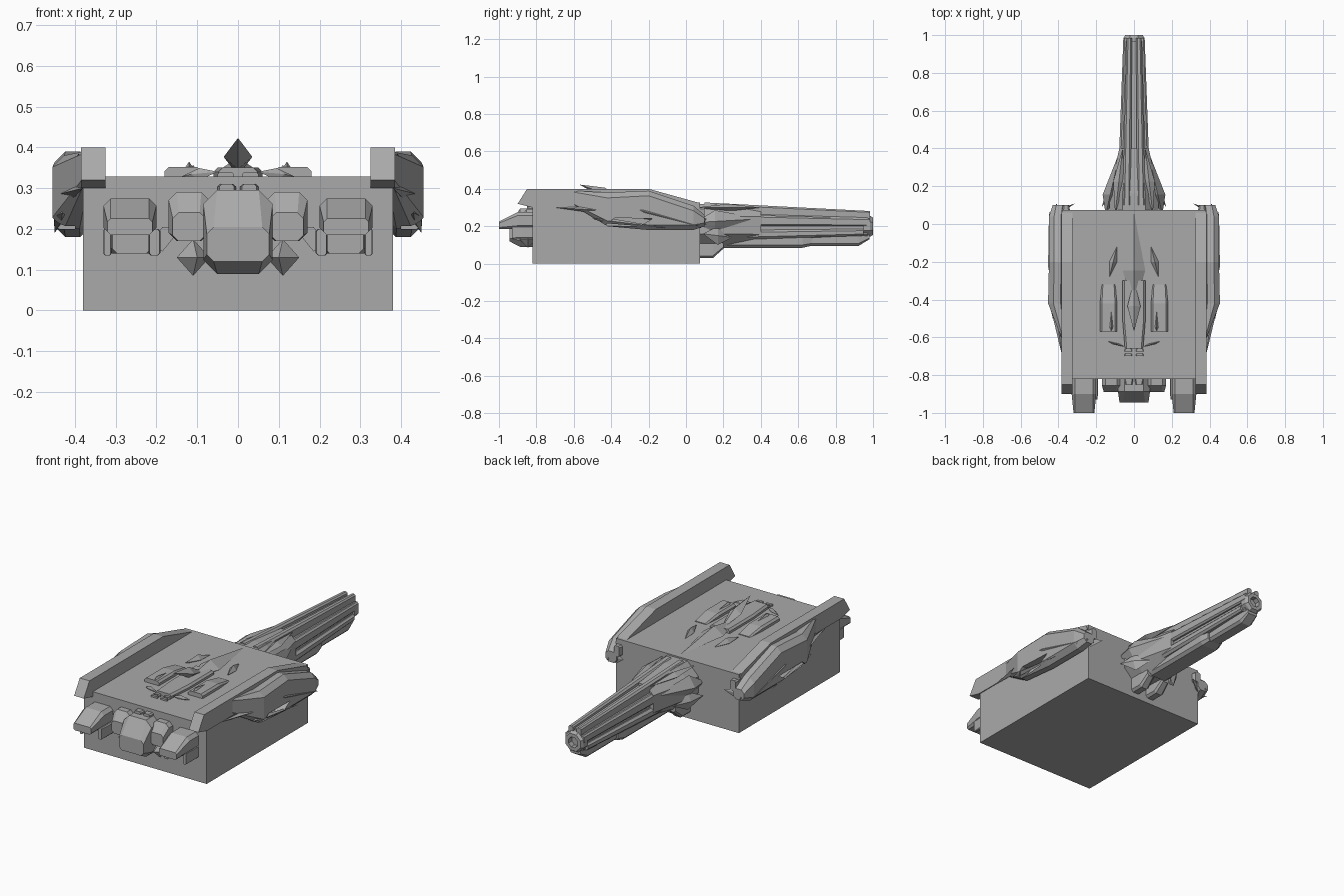
import bpy, bmesh
from math import cos, sin, pi
from mathutils import Vector

cube = bpy.data.objects.get("Cube")
if cube:
    bpy.data.objects.remove(cube, do_unlink=True)

# Shared levels of the main body and the cannon axis
SIDE, FRONT, BACK, DECK = .38, -.82, .075, .328
RAIL_TOP, AXIS = .4, .2

grey = bpy.data.materials.new("hull_grey")
grey.diffuse_color = (.4, .4, .4, 1)
grey.use_nodes = True
shader = grey.node_tree.nodes["Principled BSDF"]
shader.inputs["Base Color"].default_value = grey.diffuse_color


def finish(name, bm, mirror):
    bmesh.ops.recalc_face_normals(bm, faces=bm.faces)
    mesh = bpy.data.meshes.new(name)
    bm.to_mesh(mesh)
    bm.free()
    mesh.materials.append(grey)
    obj = bpy.data.objects.new(name, mesh)
    bpy.context.collection.objects.link(obj)
    if mirror:
        modifier = obj.modifiers.new("Mirror", 'MIRROR')
        modifier.use_mirror_merge = False
    return obj


def hull(name, points, mirror=True):
    """Faceted convex block around a few corner points."""
    bm = bmesh.new()
    for point in points:
        bm.verts.new(point)
    result = bmesh.ops.convex_hull(bm, input=bm.verts)
    spare = [item for item in result["geom_interior"] if isinstance(item, bmesh.types.BMVert)]
    bmesh.ops.delete(bm, geom=spare, context='VERTS')
    bmesh.ops.dissolve_limit(bm, angle_limit=.02, verts=bm.verts, edges=bm.edges)
    return finish(name, bm, mirror)


def loft(name, rings, mirror=True):
    """Skin between rings of equal point count, with both ends capped."""
    bm = bmesh.new()
    loops = [[bm.verts.new(point) for point in ring] for ring in rings]
    for near, far in zip(loops, loops[1:]):
        for i in range(len(near)):
            bm.faces.new((near[i - 1], near[i], far[i], far[i - 1]))
    bm.faces.new(loops[0])
    bm.faces.new(loops[-1])
    return finish(name, bm, mirror)


def rect(y, left, right, low, high, cut):
    """Chamfered rectangle standing across the y axis."""
    c = cut * min(right - left, high - low)
    half = [(left + c, low), (right - c, low), (right, low + c), (right, high - c),
            (right - c, high), (left + c, high), (left, high - c), (left, low + c)]
    return [(x, y, z) for x, z in half]


def block(name, left, right, back, front, low, high, taper=.8, drop=0, lift=0,
          knee=.6, cut=.2, mirror=True):
    """Chamfered block that narrows from its knee towards its free end."""
    middle, half = (left + right) / 2, (right - left) / 2 * taper
    bend = back + (front - back) * knee
    return loft(name, [rect(back, left, right, low, high, cut),
                       rect(bend, left, right, low, high, cut),
                       rect(front, middle - half, middle + half, low + lift, high - drop, cut)], mirror)


def shard(name, start, end, wide, tall, belly=.5, mirror=True):
    """Pointed blade with a diamond waist."""
    start, end = Vector(start), Vector(end)
    waist = start.lerp(end, belly)
    across, up = Vector((wide, 0, 0)), Vector((0, 0, tall))
    hull(name, [start, end, waist + across, waist - across, waist + up, waist - up], mirror)


def slab(name, outline, inner, outer, mirror=True):
    """Side outline in y and z, given thickness along x."""
    return loft(name, [[(x, y, z) for y, z in outline] for x in (inner, outer)], mirror)


def tube(name, back, front, left, right, low, high, mirror=True):
    """Barrel strip that shrinks towards the cannon axis as y grows."""
    rings = []
    for y in (back, front):
        size = 1.15 - .45 * y
        rings.append(rect(y, left * size, right * size, AXIS + low * size, AXIS + high * size, .25))
    return loft(name, rings, mirror)


# Main body
hull("main_body", [(x, y, z) for x in (-SIDE, SIDE) for y in (FRONT, BACK) for z in (0, DECK)], False)

# Raised rails along both sides
slab("side_rail", [(-.85, RAIL_TOP), (-.2, RAIL_TOP), (.06, DECK), (BACK, .3), (-.68, .3),
                   (FRONT, .3), (-.9, .32)], .325, SIDE + .005)

# Swelling side pods with a slot cut through the flank
stations = [(-.6, .385, .31, .39), (-.42, .455, .2, .38), (-.2, .45, .18, .39),
            (.04, .45, .18, .31), (.1, .43, .2, .26)]
pod = loft("side_pod", [rect(y, .36, outer, low, high, .3) for y, outer, low, high in stations])
slot = slab("slot_cutter", [(-.44, .2), (-.38, .245), (-.18, .24), (-.25, .2)], .4, .5, mirror=False)
slot.hide_render = True
slot.hide_viewport = True
cutter = pod.modifiers.new("Slot", 'BOOLEAN')
cutter.object = slot
pod.modifiers.move(1, 0)

# Swept blades lying over each pod
shard("upper_blade", start=(.39, -.6, .385), end=(.44, .04, .26), wide=.03, tall=.05, belly=.6)
shard("middle_blade", start=(.4, -.52, .36), end=(.45, .07, .2), wide=.03, tall=.04)
shard("lower_blade", start=(SIDE, -.7, .3), end=(.45, -.2, .27), wide=.03, tall=.025, belly=.6)
shard("pod_strut", start=(.43, -.5, .24), end=(.45, -.1, .19), wide=.015, tall=.015, belly=.2)
shard("rear_claw", start=(.43, -.1, .3), end=(.41, .11, .21), wide=.02, tall=.05, belly=.7)
shard("claw_tip", start=(.44, .05, .2), end=(.31, .11, .24), wide=.02, tall=.03)
block("rear_lug", left=.34, right=SIDE, back=.05, front=.1, low=.24, high=.3)

# Front outer feet, hollow underneath
block("outer_foot", left=.2, right=.33, back=-.8, front=-1, low=.185, high=.275,
      taper=.85, drop=.05, knee=.5)
block("foot_inner_leg", left=.19, right=.22, back=-.8, front=-.93, low=.135, high=.2)
block("foot_outer_leg", left=.31, right=.33, back=-.8, front=-.93, low=.135, high=.2)
block("foot_back", left=.2, right=.32, back=-.8, front=-.86, low=.14, high=.2)

# Front shoulders, struts and toes
block("shoulder", left=.07, right=.17, back=-.8, front=-.89, low=.17, high=.29, drop=.05)
shard("shoulder_strut", start=(.14, -.83, .2), end=(.23, -.83, .15), wide=.02, tall=.03)
shard("toe", start=(.12, -.8, .13), end=(.1, -.89, .13), wide=.04, tall=.045)

# Front centre nose
block("centre_nose", left=-.085, right=.085, back=-.8, front=-.945, low=.09, high=.295,
      drop=.09, lift=.03, taper=.9, mirror=False)
block("nose_cap", left=.005, right=.05, back=-.8, front=-.85, low=.28, high=.31)

# Cannon collar behind the body
block("cannon_collar", left=-.13, right=.13, back=.06, front=.4, low=.09, high=.32,
      taper=.6, drop=.02, lift=.02, knee=.3, cut=.3, mirror=False)
shard("collar_cheek", start=(.15, .05, .22), end=(.07, .4, .24), wide=.04, tall=.06, belly=.3)
shard("collar_spike", start=(.1, .05, .3), end=(.06, .4, .3), wide=.03, tall=.02)
shard("collar_hook", start=(.17, .09, .16), end=(.09, .25, .14), wide=.02, tall=.05)
block("collar_jaw", left=.02, right=.08, back=.06, front=.2, low=.03, high=.13, lift=.05)

# Cannon barrel, drawn as tapering strips around its axis
tube("barrel_core", back=.1, front=.97, left=-.06, right=.06, low=-.09, high=.09, mirror=False)
tube("top_rail", back=.1, front=.985, left=.015, right=.055, low=.05, high=.115)
tube("side_tube", back=.2, front=.985, left=.04, right=.08, low=0, high=.06)
tube("lower_side_tube", back=.25, front=.95, left=.03, right=.08, low=-.07, high=-.02)
block("lower_housing", left=-.06, right=.06, back=.2, front=.67, low=.085, high=.16,
      lift=.01, knee=.9, mirror=False)
block("lower_tube", left=-.04, right=.04, back=.6, front=.98, low=.095, high=.16,
      lift=.035, knee=.85, mirror=False)
turns = [pi / 4 * (i + .5) for i in range(8)]
loft("muzzle_ring", [[(r * cos(t), y, AXIS + r * sin(t)) for t in turns]
                     for y, r in ((.95, .06), (.985, .06), (1, .05), (1, .03), (.96, .03))], False)

# Crest on the deck
shard("crest_spike", start=(0, -.57, .423), end=(0, -.3, .33), wide=.035, tall=.03, mirror=False)
shard("crest_ridge", start=(0, -.45, .34), end=(0, .06, DECK), wide=.06, tall=.04,
      belly=.4, mirror=False)
block("crest_base", left=-.06, right=.06, back=-.3, front=-.66, low=.3, high=.35, mirror=False)
shard("crest_fin", start=(.13, -.28, .335), end=(.09, -.12, DECK), wide=.02, tall=.025)
block("deck_plate", left=.09, right=.18, back=-.57, front=-.32, low=.3, high=.352, drop=.02)
shard("plate_stud", start=(.12, -.57, .35), end=(.12, -.45, .35), wide=.01, tall=.015, belly=.2)
shard("deck_horn", start=(.05, -.65, .34), end=(.14, -.62, DECK), wide=.02, tall=.015)
for i in range(2):
    y = -.7 + .025 * i
    block("deck_rib", left=.01, right=.05, back=y, front=y + .015, low=.32, high=.338)
